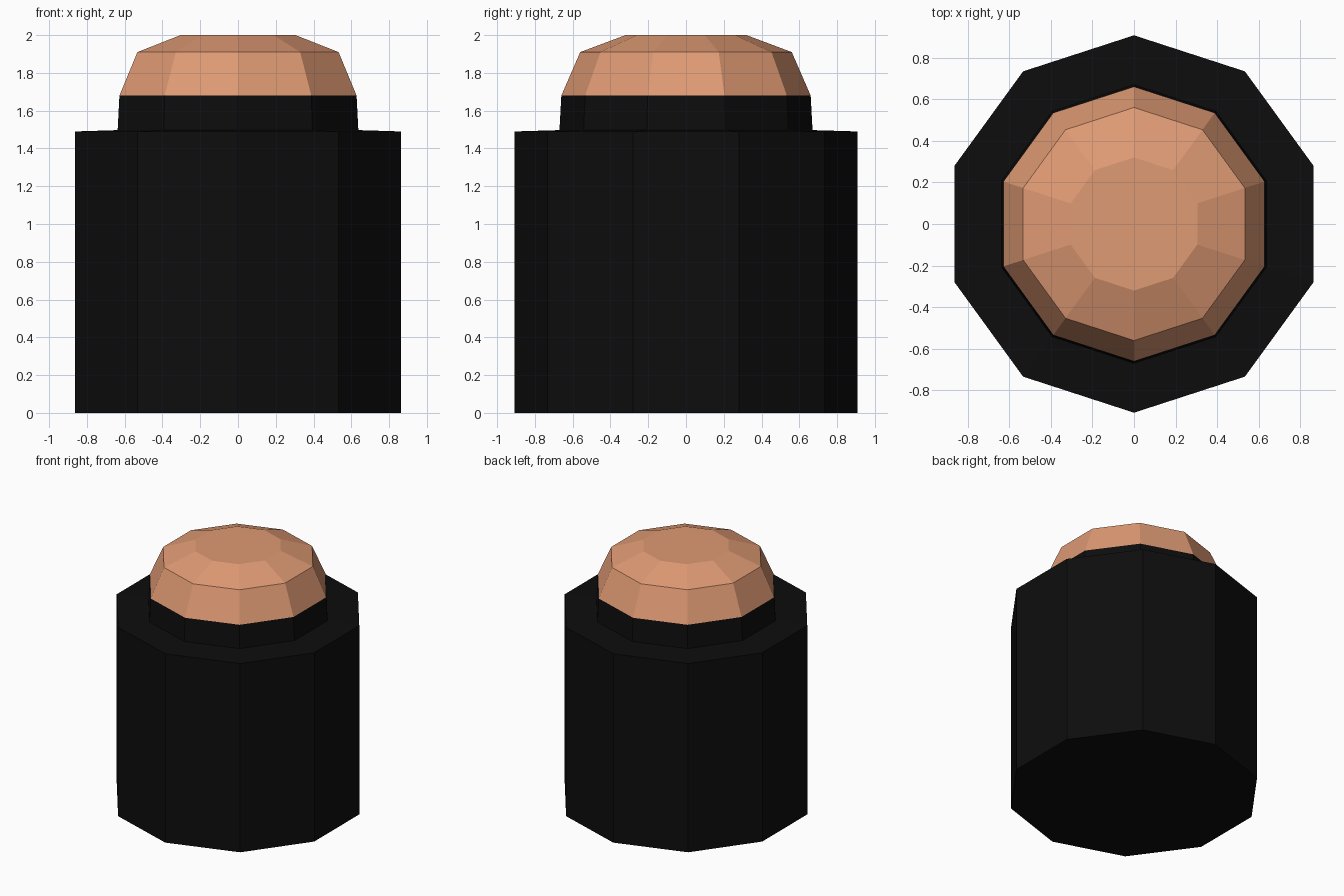
import bpy
import bmesh
from math import cos, sin, tau

SIDES = 10

default = bpy.data.objects.get("Cube")
if default:
    bpy.data.objects.remove(default, do_unlink=True)


def material(name, rgb):
    mat = bpy.data.materials.new(name)
    mat.use_nodes = True
    color = (*rgb, 1.0)
    mat.diffuse_color = color
    bsdf = mat.node_tree.nodes["Principled BSDF"]
    bsdf.inputs["Base Color"].default_value = color
    bsdf.inputs["Roughness"].default_value = 0.8
    return mat


def lathe(name, profile, mat, cap_bottom=False, cap_top=False):
    """Stack ten-sided rings of (radius, height) with a corner facing the front."""
    bm = bmesh.new()
    rings = []
    for radius, z in profile:
        angles = [tau * i / SIDES - tau / 4 for i in range(SIDES)]
        rings.append([bm.verts.new((radius * cos(a), radius * sin(a), z)) for a in angles])
    for low, high in zip(rings, rings[1:]):
        for i in range(SIDES):
            j = (i + 1) % SIDES
            bm.faces.new((low[i], low[j], high[j], high[i]))
    if cap_bottom:
        bm.faces.new(rings[0][::-1])
    if cap_top:
        bm.faces.new(rings[-1])
    mesh = bpy.data.meshes.new(name)
    bm.to_mesh(mesh)
    bm.free()
    mesh.materials.append(mat)
    obj = bpy.data.objects.new(name, mesh)
    bpy.context.collection.objects.link(obj)
    return obj


black = material("black", (0.004, 0.004, 0.004))
copper = material("copper", (0.74, 0.325, 0.175))

# Cylinder body with a sloped shoulder and a narrow collar
lathe("body", [(0.907, 0), (0.907, 1.49), (0.67, 1.497), (0.66, 1.68)],
      black, cap_bottom=True)

# Faceted dome rising from the collar
lathe("dome", [(0.66, 1.68), (0.56, 1.91), (0.32, 2.0)], copper, cap_top=True)
